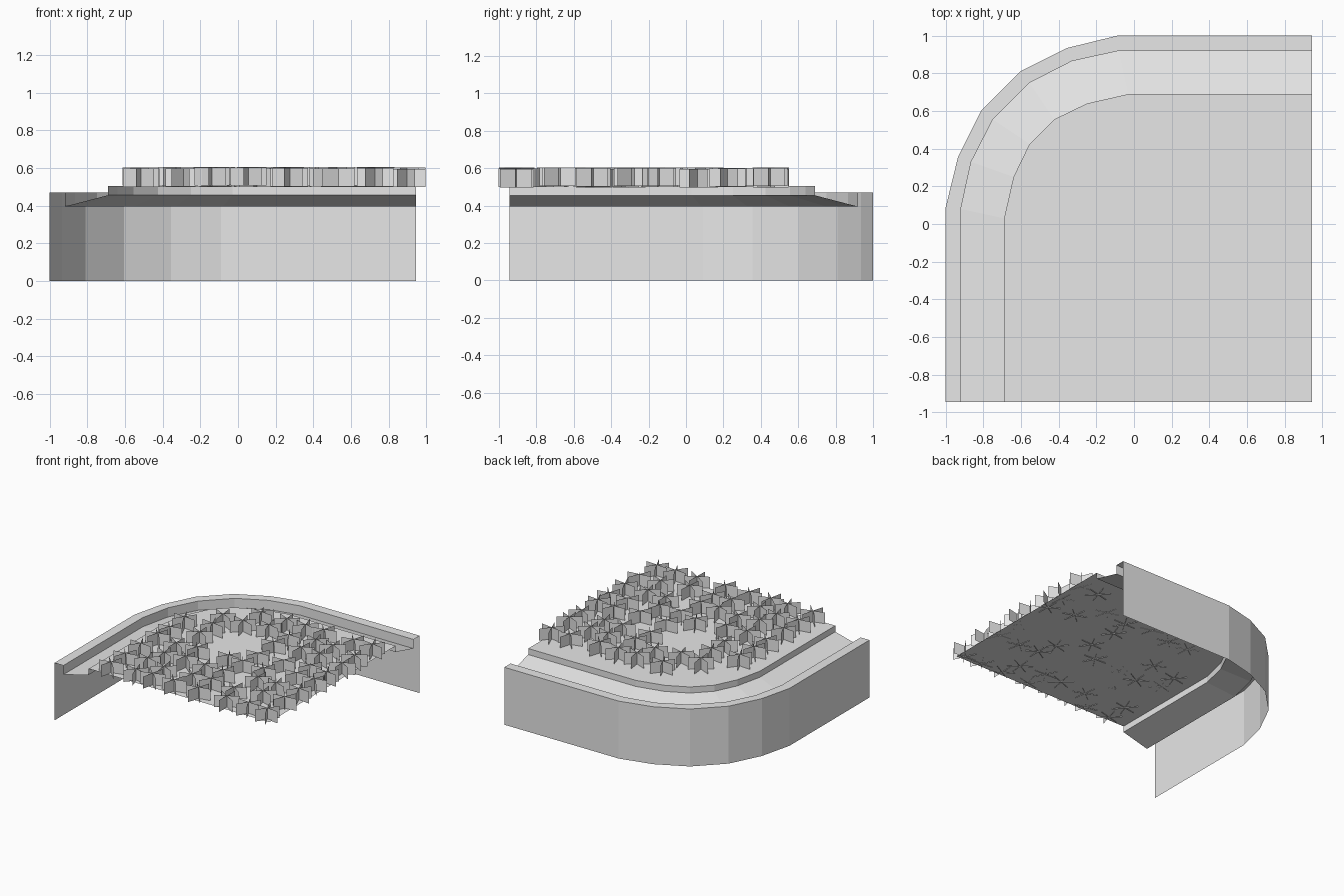
import bpy, math, random
from mathutils import Vector

cube = bpy.data.objects.get("Cube")
if cube:
    bpy.data.objects.remove(cube, do_unlink=True)

grey = bpy.data.materials.new("light_grey")
grey.use_nodes = True
colour = (0.8, 0.8, 0.8, 1)
grey.diffuse_color = colour
grey.node_tree.nodes["Principled BSDF"].inputs["Base Color"].default_value = colour


def add_mesh(name, verts, faces):
    mesh = bpy.data.meshes.new(name)
    mesh.from_pydata(verts, [], faces)
    mesh.materials.append(grey)
    obj = bpy.data.objects.new(name, mesh)
    bpy.context.collection.objects.link(obj)
    return obj


# Plan outlines: half of the bend, mirrored across its diagonal
EDGE = 0.945


def outline(half):
    return half + [(-y, -x) for x, y in reversed(half)]


outer = outline([(-1, -EDGE), (-1, 0.09), (-0.935, 0.355), (-0.81, 0.605)])
middle = outline([(-0.92, -EDGE), (-0.92, 0.08), (-0.865, 0.33), (-0.75, 0.555)])
inner = outline([(-0.69, -EDGE), (-0.69, 0.03), (-0.64, 0.25), (-0.555, 0.425)])


# Sheet between two outlines at given heights
def strip(name, path_a, z_a, path_b, z_b):
    n = len(path_a)
    verts = [(x, y, z_a) for x, y in path_a] + [(x, y, z_b) for x, y in path_b]
    faces = [(i, n + i, n + i + 1, i + 1) for i in range(n - 1)]
    return add_mesh(name, verts, faces)


RIM, GUTTER, KERB, GROUND = 0.47, 0.395, 0.455, 0.505
strip("outer_wall", outer, 0, outer, RIM)
strip("rim_top", outer, RIM, middle, RIM)
strip("rim_inner_step", middle, RIM, middle, GUTTER)
strip("sloped_path", middle, GUTTER, inner, KERB)
strip("ground_kerb", inner, KERB, inner, GROUND)

# Raised ground with the square open corner
corners = [(x, y, GROUND) for x, y in inner] + [(EDGE, -EDGE, GROUND)]
add_mesh("ground", corners, [tuple(reversed(range(len(corners))))])

# Plant tufts: three crossed upright sheets each, scattered over the ground
random.seed(4)
verts, faces = [], []


def add_tuft(x, y, radius, turn, base):
    for k in range(3):
        angle = turn + k * math.pi / 3
        d = Vector((math.cos(angle), math.sin(angle), 0)) * radius
        c = Vector((x, y, base))
        up = Vector((0, 0, 0.097))
        n = len(verts)
        verts.extend([c - d, c + d, c + d + up, c - d + up])
        faces.append((n, n + 1, n + 2, n + 3))


COUNT = 8
for i in range(COUNT):
    for j in range(COUNT):
        x = -0.515 + i * 0.202
        y = -0.905 + j * 0.194
        # leave the rounded corner and a small clearing bare
        if x < 0 and y > 0 and math.hypot(x, y) > 0.55:
            continue
        if math.hypot(x + 0.02, y + 0.05) < 0.17:
            continue
        if 0 < i < COUNT - 1:
            x += random.uniform(-0.04, 0.04)
        if 0 < j < COUNT - 1:
            y += random.uniform(-0.04, 0.04)
        add_tuft(x, y, 0.098, random.uniform(0, math.pi / 3), random.uniform(0.498, 0.508))

add_mesh("plant_tufts", verts, faces)
